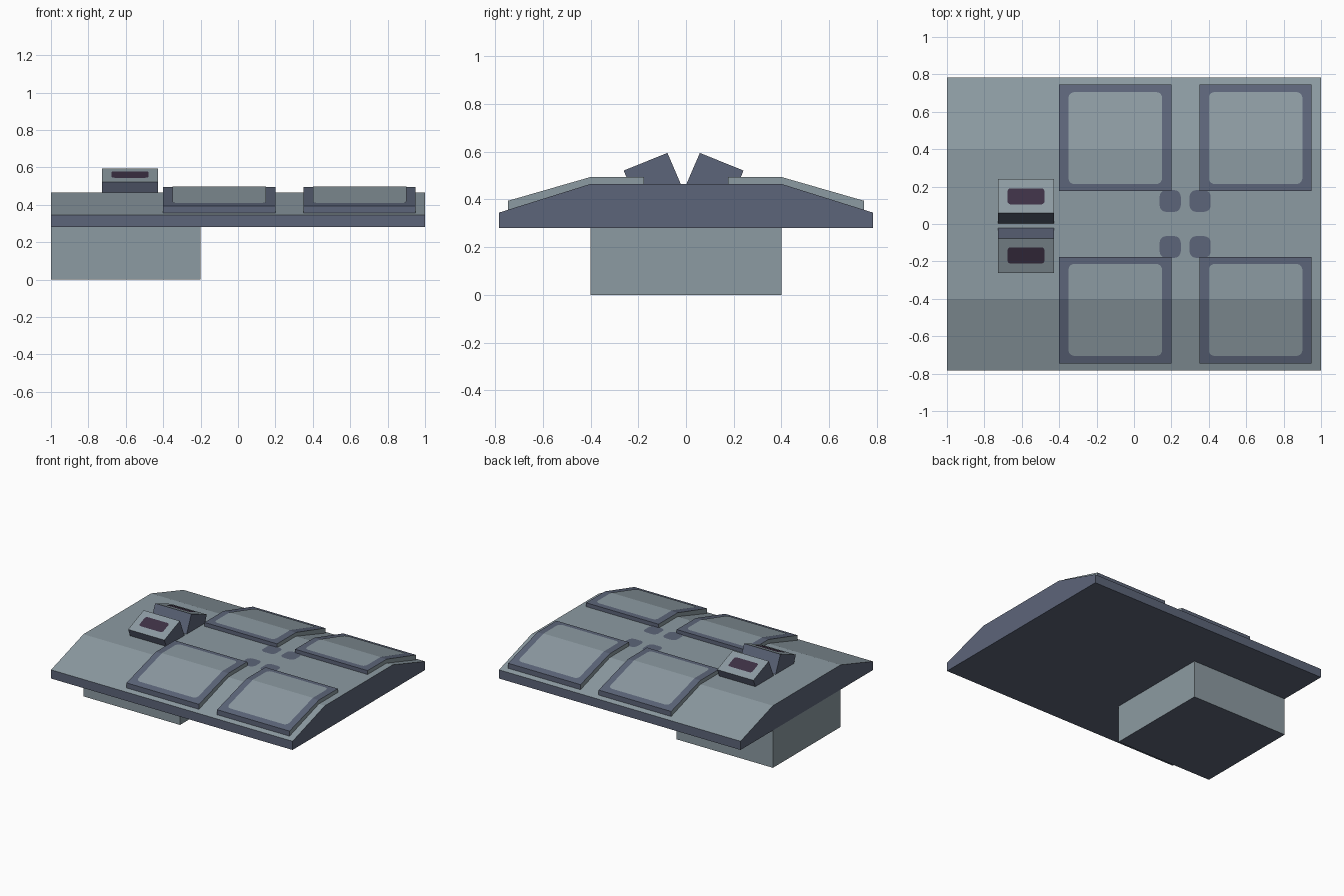
import bpy, bmesh, math

if "Cube" in bpy.data.objects:
    bpy.data.objects.remove(bpy.data.objects["Cube"])


def material(name, rgb):
    m = bpy.data.materials.new(name)
    m.diffuse_color = (*rgb, 1)
    m.use_nodes = True
    m.node_tree.nodes["Principled BSDF"].inputs["Base Color"].default_value = m.diffuse_color
    return m


LIGHT = material("light_grey", (0.265, 0.326, 0.360))
SLATE = material("slate_blue", (0.108, 0.130, 0.192))
PURPLE = material("dark_purple", (0.046, 0.030, 0.058))


def finish(name, bm, mats, rule=None):
    bm.normal_update()
    for f in bm.faces:
        f.material_index = rule(f) if rule else 0
    me = bpy.data.meshes.new(name)
    bm.to_mesh(me)
    bm.free()
    for m in mats:
        me.materials.append(m)
    ob = bpy.data.objects.new(name, me)
    bpy.context.collection.objects.link(ob)
    return ob


def prism(name, profile, x0, x1, mats, rule):
    """Extrude a (y, z) profile along x."""
    bm = bmesh.new()
    face = bm.faces.new([bm.verts.new((x0, y, z)) for y, z in profile])
    ext = bmesh.ops.extrude_face_region(bm, geom=[face])["geom"]
    for v in ext:
        if isinstance(v, bmesh.types.BMVert):
            v.co.x = x1
    bmesh.ops.recalc_face_normals(bm, faces=bm.faces)
    return finish(name, bm, mats, rule)


def plate(name, x0, x1, y0, y1, r, height, mat, fold=None):
    """Thin rounded rectangle laid on the surface z = height(y)."""
    bm = bmesh.new()
    verts = []
    corners = ((x1 - r, y1 - r), (x0 + r, y1 - r), (x0 + r, y0 + r), (x1 - r, y0 + r))
    for i, (cx, cy) in enumerate(corners):
        for k in range(6):
            a = math.radians(90 * i + 18 * k)
            verts.append(bm.verts.new((cx + r * math.cos(a), cy + r * math.sin(a), 0)))
    bm.faces.new(verts)
    if fold is not None:
        bmesh.ops.bisect_plane(bm, geom=bm.verts[:] + bm.edges[:] + bm.faces[:],
                               plane_co=(0, fold, 0), plane_no=(0, 1, 0))
    for v in bm.verts:
        v.co.z = height(v.co.y) + 0.003
    return finish(name, bm, [mat])


# Roof slab: light on top, slate on sides and bottom
prism("roof_slab", [(-0.783, 0.28), (0.783, 0.28), (0.783, 0.345), (0.4, 0.465),
                    (-0.4, 0.465), (-0.783, 0.345)], -1, 1, [LIGHT, SLATE],
      lambda f: 0 if f.normal.z > 0.2 else 1)

# Base block under one end
prism("base_block", [(-0.4, 0), (0.4, 0), (0.4, 0.28), (-0.4, 0.28)], -1, -0.2,
      [LIGHT, SLATE], lambda f: 1 if f.normal.z < -0.5 else 0)


# Four bent panels with light insets, and four small marks between them
def panel_top(y):
    return 0.494 - max(0, abs(y) - 0.4) * 0.29


def roof_top(y):
    return 0.465


for s, side in ((-1, "front"), (1, "back")):
    pts = [(0.176, 0.45), (0.176, 0.494), (0.4, 0.494), (0.747, 0.394),
           (0.747, 0.35), (0.4, 0.45)]
    for x0, end in ((-0.4, "left"), (0.35, "right")):
        prism(f"panel_{side}_{end}", [(s * y, z) for y, z in pts], x0, x0 + 0.6,
              [LIGHT, SLATE], lambda f: 0 if abs(f.normal.x) > 0.5 else 1)
        ya, yb = sorted((s * 0.214, s * 0.705))
        plate(f"panel_inset_{side}_{end}", x0 + 0.05, x0 + 0.55, ya, yb, 0.03,
              panel_top, LIGHT, s * 0.4)
    ya, yb = sorted((s * 0.065, s * 0.181))
    for x0, end in ((0.137, "left"), (0.297, "right")):
        plate(f"roof_mark_{side}_{end}", x0, x0 + 0.113, ya, yb, 0.035, roof_top, SLATE)

# Pair of tilted boxes, each with a dark window on its sloping top
C = -0.01
for s, side in ((-1, "front"), (1, "back")):
    pts = [(0.01, 0.46), (0.068, 0.595), (0.251, 0.521), (0.226, 0.46)]
    prism(f"tilted_box_{side}", [(C + s * y, z) for y, z in pts], -0.727, -0.427,
          [LIGHT, SLATE],
          lambda f: 0 if f.normal.z > 0.7 else 1)
    ya, yb = sorted((C + s * 0.115, C + s * 0.201))
    plate(f"tilted_box_window_{side}", -0.676, -0.479, ya, yb, 0.016,
          lambda y: 0.595 - (abs(y - C) - 0.068) * 0.074 / 0.183, PURPLE)
